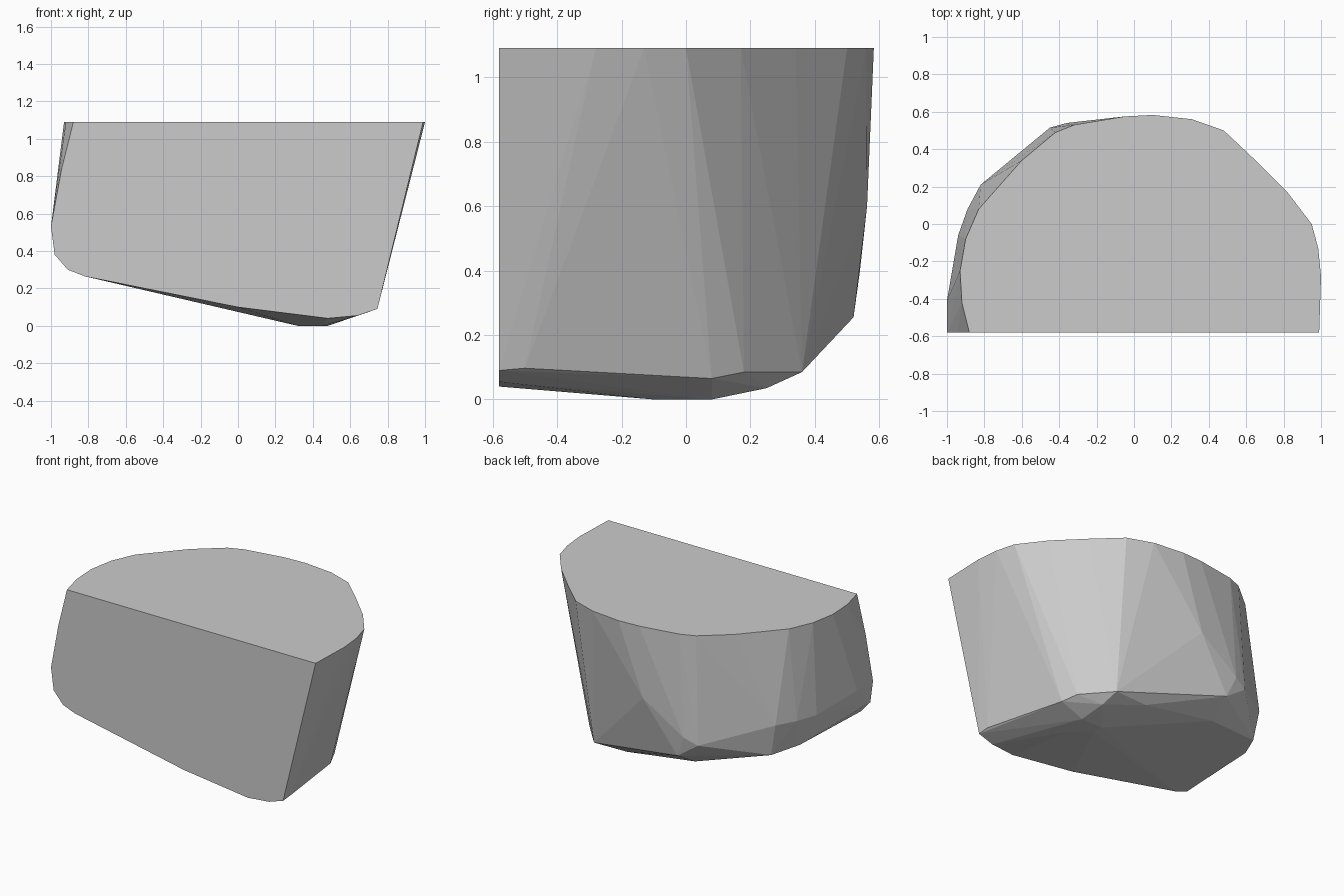
import bpy, bmesh, math

if "Cube" in bpy.data.objects:
    bpy.data.objects.remove(bpy.data.objects["Cube"])

TOP, FRONT = 1.09, -0.58

# Rim of the flat top (x, y)
rim = [(-.88, FRONT), (-.92, -.42), (-.93, -.25), (-.90, -.08), (-.83, .08),
       (-.60, .34), (-.42, .49), (-.32, .53), (-.05, .575), (.10, .583),
       (.31, .56), (.48, .50), (.65, .34), (.82, .17), (.95, 0),
       (.985, -.13), (1.0, -.28), (.99, FRONT)]

# Outline of the flat cut front (x, z)
cut = [(-.945, .83), (-1.0, .53), (-.98, .38), (-.91, .30), (-.82, .265),
       (0, .10), (.48, .04), (.64, .055), (.745, .09)]

# Corners of the belly and the rounded rear (x, y, z)
belly = [(.32, 0, 0), (.48, .08, 0), (.32, .08, 0), (.45, -.1, 0),
         (.745, -.50, .097), (.64, .08, .065), (.60, .18, .085),
         (.46, .25, .035), (.44, .36, .085), (.20, .35, .083),
         (-.32, .36, .16), (-.30, .52, .255), (-.78, .20, .265),
         (-.87, .02, .29)]
shoulder = [(-1.0, -.41, .53), (-.94, -.06, .48), (-.89, .08, .48),
            (-.82, .21, .48), (-.45, .515, .36), (-.36, .54, .40),
            (-.07, .562, .60)]

points = ([(x, y, TOP) for x, y in rim] + [(x, FRONT, z) for x, z in cut]
          + belly + shoulder)

# Wrap the faceted block around its corners
bm = bmesh.new()
for p in points:
    bm.verts.new(p)
hull = bmesh.ops.convex_hull(bm, input=bm.verts)
spare = {g for g in hull["geom_interior"] + hull["geom_unused"]
         if isinstance(g, bmesh.types.BMVert)}
bmesh.ops.delete(bm, geom=[v for v in spare if not v.link_faces], context='VERTS')
bmesh.ops.dissolve_limit(bm, angle_limit=math.radians(0.5),
                         verts=bm.verts, edges=bm.edges)
bmesh.ops.recalc_face_normals(bm, faces=bm.faces)

mesh = bpy.data.meshes.new("faceted_block")
bm.to_mesh(mesh)
bm.free()

grey = bpy.data.materials.new("light grey")
grey.diffuse_color = (.6, .6, .6, 1)
grey.use_nodes = True
grey.node_tree.nodes["Principled BSDF"].inputs["Base Color"].default_value = grey.diffuse_color
mesh.materials.append(grey)
block = bpy.data.objects.new("faceted_block", mesh)
bpy.context.collection.objects.link(block)
